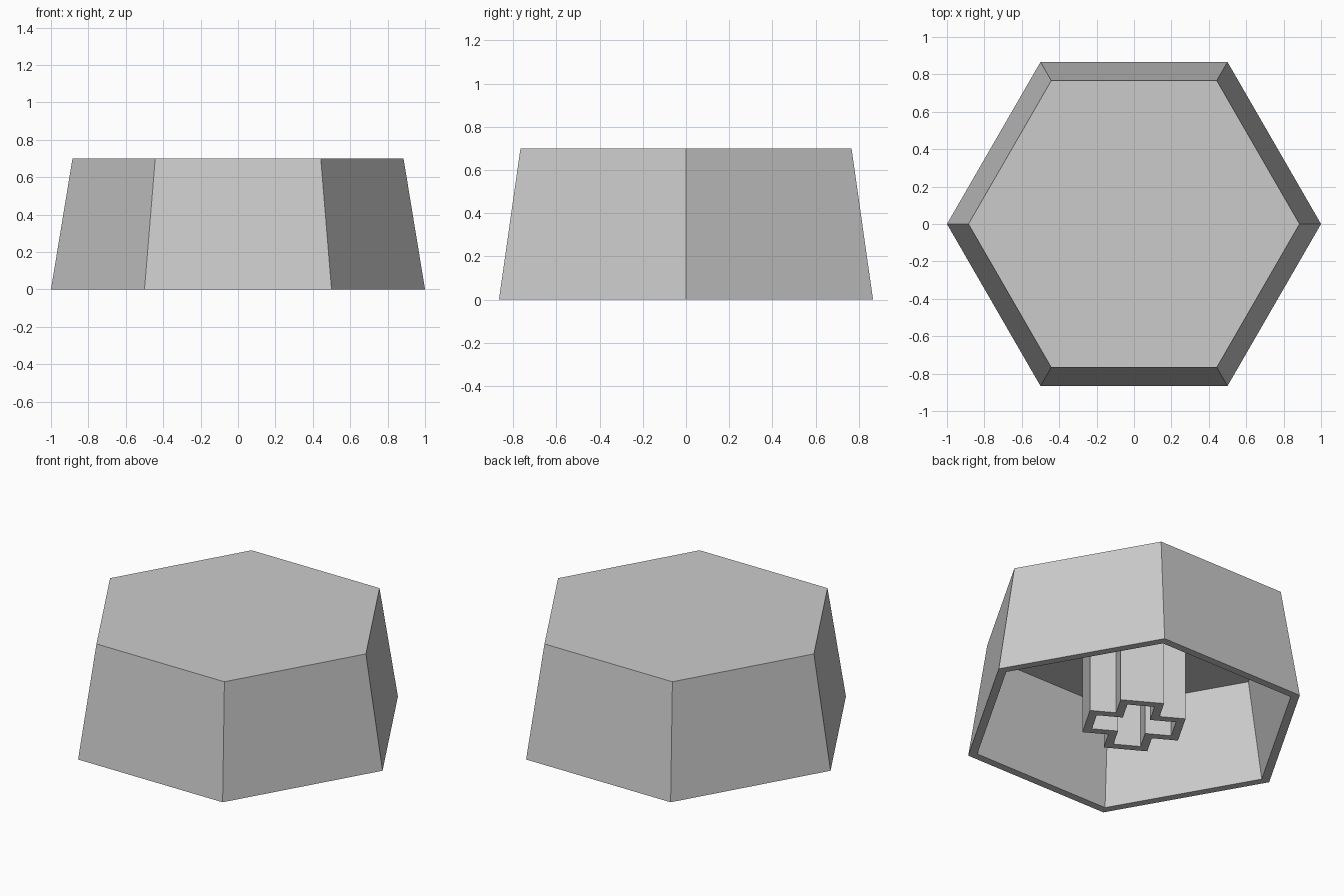
import bpy
import bmesh
from math import cos, sin, radians

HEIGHT = 0.7
CEILING = 0.6
WALL = 0.055      # radial gap between outer and inner hexagon
TOP_RADIUS = 0.885
STEM_WALL = 0.047

cube = bpy.data.objects.get("Cube")
if cube:
    bpy.data.objects.remove(cube, do_unlink=True)

grey = bpy.data.materials.new("grey_plastic")
grey.use_nodes = True
colour = (0.6, 0.6, 0.6, 1)
grey.diffuse_color = colour
grey.node_tree.nodes["Principled BSDF"].inputs["Base Color"].default_value = colour


def hexagon(radius, z):
    angles = [radians(60 * i) for i in range(6)]
    return [(radius * cos(a), radius * sin(a), z) for a in angles]


def cross(inset, z):
    """Plus-shaped outline turned to line up with the hexagon corners."""
    w, r = 0.125 - inset, 0.275 - inset
    c, s = cos(radians(60)), sin(radians(60))
    points = []
    for i in range(4):
        for x, y in ((r, -w), (r, w), (w, w)):
            for _ in range(i):
                x, y = -y, x
            points.append((x * c - y * s, x * s + y * c, z))
    return points


def loft(name, outlines, caps):
    """Join matching outlines with quads, closing both ends if asked."""
    bm = bmesh.new()
    rings = [[bm.verts.new(p) for p in outline] for outline in outlines]
    for a, b in zip(rings, rings[1:]):
        for i in range(len(a)):
            j = (i + 1) % len(a)
            bm.faces.new((a[i], a[j], b[j], b[i]))
    if caps:
        bm.faces.new(rings[0])
        bm.faces.new(rings[-1])
    bmesh.ops.recalc_face_normals(bm, faces=bm.faces)
    mesh = bpy.data.meshes.new(name)
    bm.to_mesh(mesh)
    bm.free()
    mesh.materials.append(grey)
    obj = bpy.data.objects.new(name, mesh)
    bpy.context.collection.objects.link(obj)
    return obj


# Hollow tapered shell: ceiling, inner wall, rim, outer wall, top
taper = (1 - TOP_RADIUS) / HEIGHT
loft("cap_shell", [
    hexagon(1 - WALL - taper * CEILING, CEILING),
    hexagon(1 - WALL, 0),
    hexagon(1, 0),
    hexagon(TOP_RADIUS, HEIGHT),
], caps=True)

# Thin-walled cross socket hanging from the ceiling to the rim level
loft("cross_stem", [
    cross(0, CEILING),
    cross(0, 0),
    cross(STEM_WALL, 0),
    cross(STEM_WALL, CEILING),
], caps=False)
